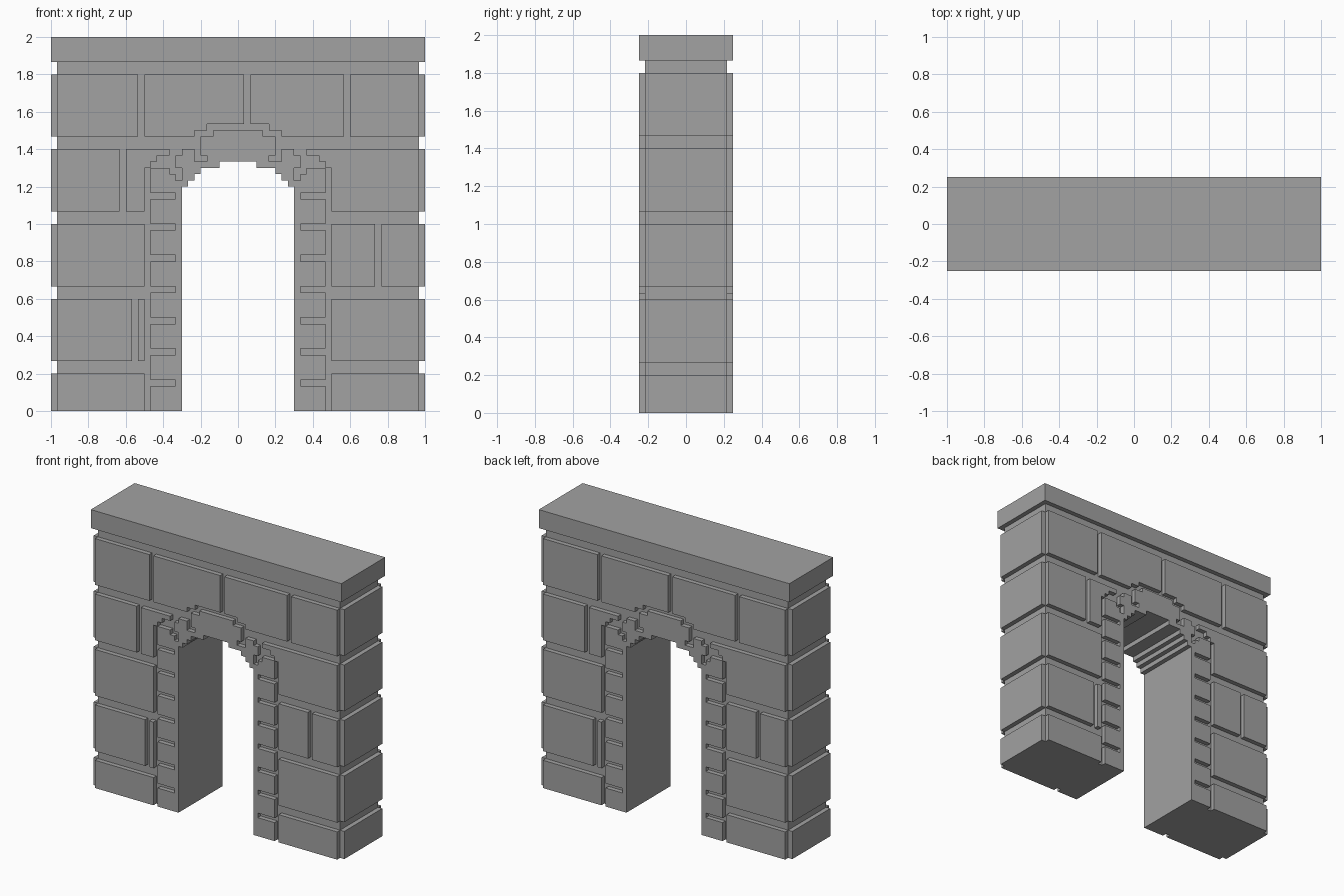
import bpy
import bmesh

U = 1 / 30            # one building unit
CORE, FACE = 6.5, 7.5  # half depths of the recessed wall and raised stones

if "Cube" in bpy.data.objects:
    bpy.data.objects.remove(bpy.data.objects["Cube"], do_unlink=True)

stone = bpy.data.materials.new("grey stone")
stone.use_nodes = True
stone.diffuse_color = (0.36, 0.36, 0.36, 1)
stone.node_tree.nodes["Principled BSDF"].inputs["Base Color"].default_value = (0.36, 0.36, 0.36, 1)


def slab(name, outline, y0, y1, turn=1):
    """Extrude an x-z outline from y0 to y1; turn=-1 spins it to the back."""
    bm = bmesh.new()
    verts = [bm.verts.new((x * U * turn, y0 * U * turn, z * U)) for x, z in outline]
    face = bm.faces.new(verts)
    new = bmesh.ops.extrude_face_region(bm, geom=[face])["geom"]
    moved = [v for v in new if isinstance(v, bmesh.types.BMVert)]
    bmesh.ops.translate(bm, verts=moved, vec=(0, (y1 - y0) * U * turn, 0))
    bmesh.ops.recalc_face_normals(bm, faces=bm.faces)
    mesh = bpy.data.meshes.new(name)
    bm.to_mesh(mesh)
    bm.free()
    mesh.materials.append(stone)
    obj = bpy.data.objects.new(name, mesh)
    bpy.context.collection.objects.link(obj)
    return obj


def rect(x0, x1, z0, z1):
    return [(x0, z0), (x1, z0), (x1, z1), (x0, z1)]


def mirror(points):
    return [(-x, z) for x, z in reversed(points)]


# Recessed wall with the stepped opening
opening = [(9, 0), (9, 36), (8, 36), (8, 37), (7, 37), (7, 38),
           (6, 38), (6, 39), (3, 39), (3, 40)]
half_wall = [(29, 56), (29, 0)] + opening
slab("wall_core", half_wall + mirror(half_wall), -CORE, CORE)

# Cap stone
slab("cap_stone", rect(-30, 30, 56, 60), -FACE, FACE)

# Arch trim: stepped ring with joints, then toothed jambs
half_trim = [(4, 45), (4, 44), (6, 44), (6, 41), (5, 41), (5, 40), (7, 40),
             (7, 42), (9, 42), (9, 41), (10, 41), (10, 39), (9, 39), (9, 37),
             (10, 37), (10, 38), (11, 38), (11, 39), (14, 39)]
for z in range(34, 0, -5):
    half_trim += [(14, z + 1), (10, z + 1), (10, z), (14, z)]
half_trim += [(14, 0)] + opening
trim = half_trim + mirror(half_trim)

# Stones cut around the arch
shoulder = [(15, 32), (15, 39), (14, 39), (14, 40), (13, 40), (13, 41), (11, 41), (11, 42)]
crown = [(5, 46), (5, 45), (7, 45), (7, 44)]
cut_stones = {
    "shoulder_left": shoulder + [(29, 42), (29, 32)],
    "shoulder_right": mirror(shoulder) + [(-18, 32), (-18, 42)],
    "crown_right": mirror(crown) + [(1, 46), (1, 54), (-15, 54), (-15, 44)],
    "crown_left": [(2, 46)] + crown + [(17, 44), (17, 54), (2, 54)],
}

# Plain stones: bottom, top and the x spans of each course
courses = [
    (0, 6, [(-29, -15), (15, 29)]),
    (8, 18, [(-29, -17), (-16, -15), (15, 29)]),
    (20, 30, [(-29, -15), (15, 22), (23, 29)]),
    (32, 42, [(-29, -19)]),
    (44, 54, [(-29, -16), (18, 29)]),
]

# Raised stonework on both faces and both ends
for turn, side in ((1, "front"), (-1, "back")):
    slab(side + "_arch_trim", trim, -FACE, -CORE, turn)
    for name, outline in cut_stones.items():
        slab(side + "_" + name, outline, -FACE, -CORE, turn)
    for row, (z0, z1, spans) in enumerate(courses):
        for i, (x0, x1) in enumerate(spans):
            slab(f"{side}_stone_{row}_{i}", rect(x0, x1, z0, z1), -FACE, -CORE, turn)
        end = "left" if turn == 1 else "right"
        slab(f"{end}_end_stone_{row}", rect(29, 30, z0, z1), -CORE, CORE, turn)
